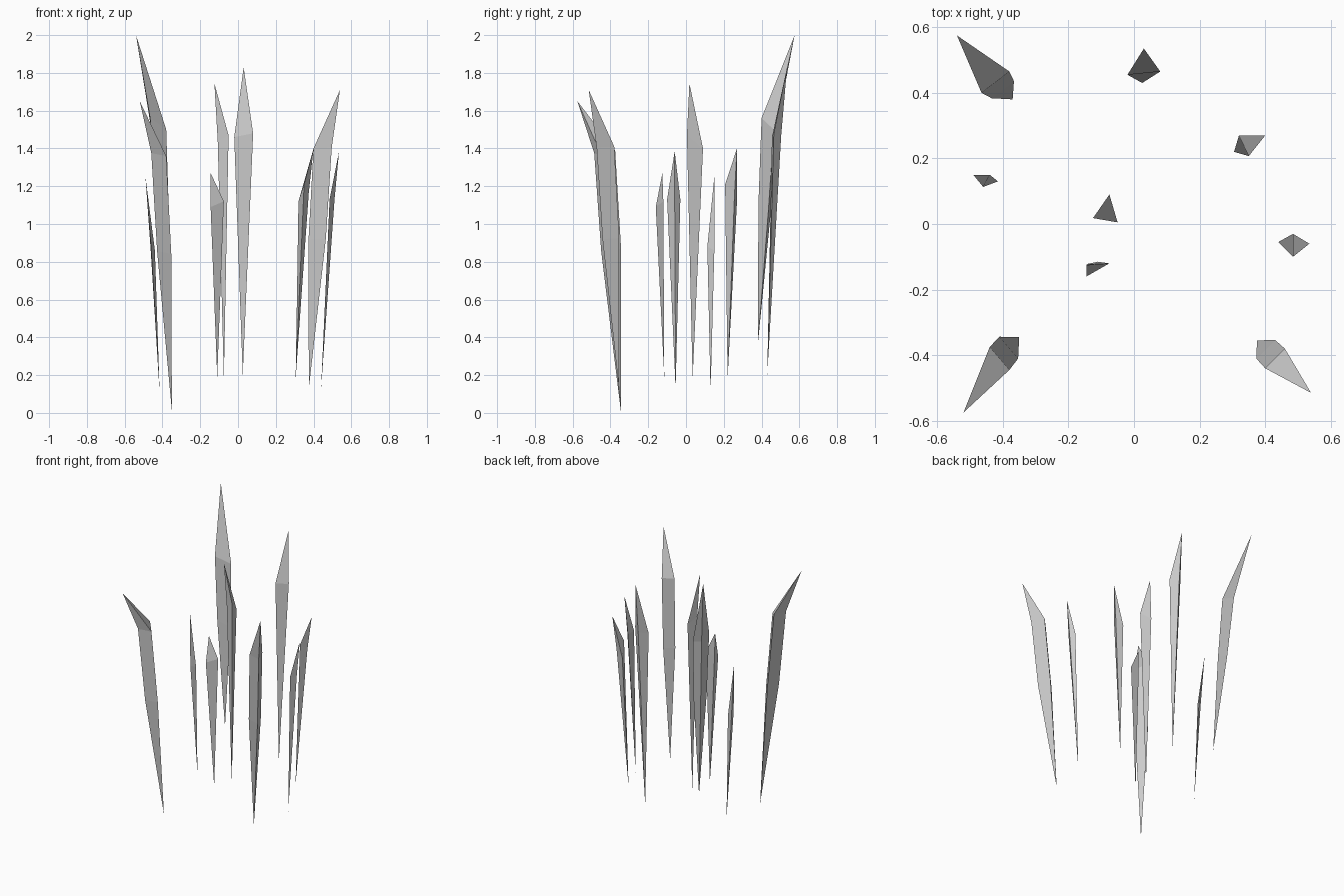
import bpy
import bmesh
from mathutils import Vector

# Remove only the default cube
cube = bpy.data.objects.get("Cube")
if cube:
    bpy.data.objects.remove(cube, do_unlink=True)

# One pale stone grey for every shard
stone = bpy.data.materials.new("pale_stone_grey")
stone.use_nodes = True
colour = (0.6, 0.6, 0.6, 1.0)
stone.diffuse_color = colour
for node in stone.node_tree.nodes:
    if node.type == 'BSDF_PRINCIPLED':
        node.inputs["Base Color"].default_value = colour
        node.inputs["Roughness"].default_value = 0.8


def outer_corner(base, tip, first, second, push):
    """Third corner of the shoulder, set towards the line from base to tip."""
    middle = (first + second) / 2
    t = (middle.z - base.z) / (tip.z - base.z)
    return middle.lerp(base.lerp(tip, t), push)


def shrink_ring(ring, base, height, width):
    """Copy of the shoulder ring moved down towards the base point."""
    centre = sum(ring, Vector()) / len(ring)
    moved = base.lerp(centre, height)
    return [moved + (corner - centre) * width for corner in ring]


def add_shard(name, base, tip, first, second, push=0.85, waist=None):
    """Three-sided shard: pointed foot, optional waist, shoulder and leaning tip."""
    base, tip, first, second = map(Vector, (base, tip, first, second))
    shoulder = [first, second, outer_corner(base, tip, first, second, push)]
    rings = [shoulder]
    if waist:
        rings.insert(0, shrink_ring(shoulder, base, *waist))

    bm = bmesh.new()
    foot, point = bm.verts.new(base), bm.verts.new(tip)
    loops = [[bm.verts.new(corner) for corner in ring] for ring in rings]
    for i in range(3):
        j = (i + 1) % 3
        bm.faces.new((foot, loops[0][j], loops[0][i]))
        for low, high in zip(loops, loops[1:]):
            bm.faces.new((low[i], low[j], high[j], high[i]))
        bm.faces.new((loops[-1][i], loops[-1][j], point))
    bmesh.ops.recalc_face_normals(bm, faces=bm.faces)

    mesh = bpy.data.meshes.new(name)
    bm.to_mesh(mesh)
    bm.free()
    mesh.materials.append(stone)
    shard = bpy.data.objects.new(name, mesh)
    bpy.context.collection.objects.link(shard)
    return shard


# Large corner shards, bent outwards at the waist
add_shard("back_right_corner_shard", base=(-.37, .38, .36), tip=(-.54, .575, 2),
          first=(-.465, .4, 1.56), second=(-.38, .465, 1.5),
          push=0.6, waist=(0.62, 0.8))
add_shard("front_right_corner_shard", base=(-.35, -.345, .01), tip=(-.52, -.575, 1.65),
          first=(-.44, -.375, 1.39), second=(-.38, -.445, 1.36),
          push=0.6, waist=(0.62, 0.95))
add_shard("front_left_corner_shard", base=(.375, -.355, .13), tip=(.54, -.515, 1.71),
          first=(.46, -.38, 1.41), second=(.4, -.44, 1.4),
          push=0.85, waist=(0.62, 0.95))

# Slender shards standing between the corners
add_shard("back_shard", base=(.025, .43, .2), tip=(.03, .535, 1.83),
          first=(-.02, .455, 1.46), second=(.08, .465, 1.48))
add_shard("left_back_shard", base=(.305, .22, .18), tip=(.4, .27, 1.4),
          first=(.32, .27, 1.12), second=(.35, .207, 1.21))
add_shard("left_shard", base=(.44, -.055, .13), tip=(.535, -.06, 1.385),
          first=(.485, -.03, 1.13), second=(.485, -.1, 1.13))
add_shard("right_shard", base=(-.415, .13, .11), tip=(-.49, .15, 1.25),
          first=(-.46, .113, .88), second=(-.44, .15, .86))
add_shard("centre_shard", base=(-.075, .035, .18), tip=(-.125, .018, 1.745),
          first=(-.05, .005, 1.47), second=(-.075, .09, 1.4))
add_shard("centre_front_shard", base=(-.11, -.115, .19), tip=(-.145, -.125, 1.27),
          first=(-.145, -.16, 1.09), second=(-.075, -.12, 1.12), push=1.1)
